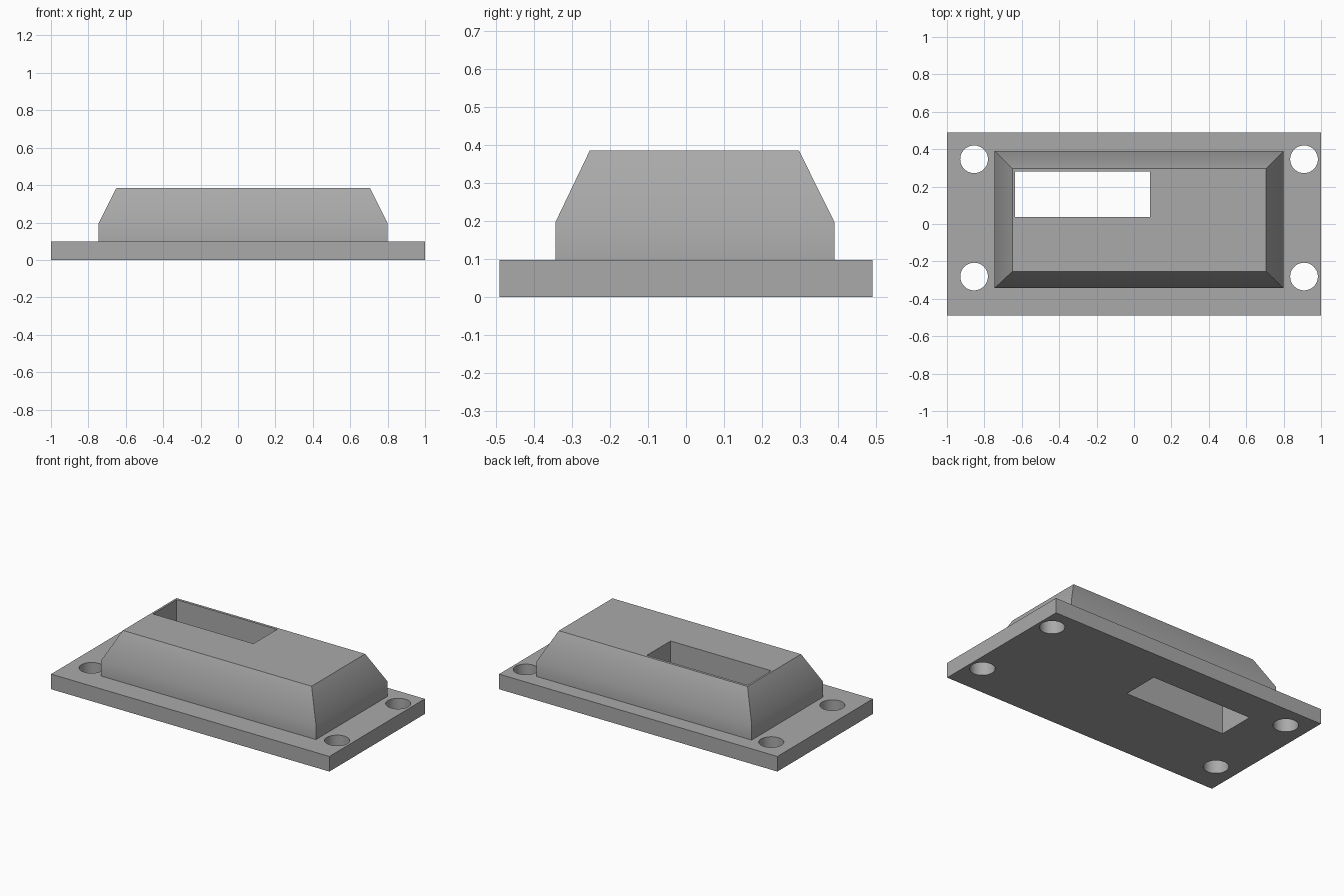
import bpy
import math

default = bpy.data.objects.get("Cube")
if default:
    bpy.data.objects.remove(default)

# Single grey plastic
grey = bpy.data.materials.new("plain grey")
grey.use_nodes = True
colour = (0.4, 0.4, 0.4, 1)
grey.diffuse_color = colour
grey.node_tree.nodes["Principled BSDF"].inputs["Base Color"].default_value = colour


def loft(name, sections):
    """Closed solid through stacked rectangles (x0, x1, y0, y1, z)."""
    verts, faces = [], []
    for x0, x1, y0, y1, z in sections:
        verts += [(x0, y0, z), (x1, y0, z), (x1, y1, z), (x0, y1, z)]
    for k in range(len(sections) - 1):
        a = 4 * k
        for i in range(4):
            j = (i + 1) % 4
            faces.append((a + i, a + j, a + 4 + j, a + 4 + i))
    n = len(verts)
    faces += [(3, 2, 1, 0), (n - 4, n - 3, n - 2, n - 1)]
    mesh = bpy.data.meshes.new(name)
    mesh.from_pydata(verts, [], faces)
    mesh.materials.append(grey)
    obj = bpy.data.objects.new(name, mesh)
    bpy.context.collection.objects.link(obj)
    return obj


def activate(obj):
    bpy.ops.object.select_all(action="DESELECT")
    obj.select_set(True)
    bpy.context.view_layer.objects.active = obj


def cut(obj, cutter):
    activate(obj)
    mod = obj.modifiers.new("cut", "BOOLEAN")
    mod.operation = "DIFFERENCE"
    mod.solver = "EXACT"
    mod.object = cutter
    bpy.ops.object.modifier_apply(modifier=mod.name)


# Mounting plate and tapered housing
plate = loft("mounting_plate", [(-1, 1, -0.49, 0.49, 0), (-1, 1, -0.49, 0.49, 0.098)])
housing = loft("tapered_housing", [
    (-0.745, 0.80, -0.343, 0.39, 0.098),
    (-0.745, 0.80, -0.343, 0.39, 0.197),
    (-0.65, 0.706, -0.253, 0.297, 0.385),
])

# Slot through both parts
slot = loft("slot_cutter", [(-0.637, 0.085, 0.037, 0.28, -0.1), (-0.637, 0.085, 0.037, 0.28, 0.5)])
for part in (plate, housing):
    cut(part, slot)
bpy.data.objects.remove(slot)

# Corner screw holes
for x in (-0.855, 0.909):
    for y in (-0.281, 0.346):
        bpy.ops.mesh.primitive_cylinder_add(vertices=48, radius=0.074, depth=0.4, location=(x, y, 0.05))
        drill = bpy.context.object
        drill.data.materials.append(grey)
        cut(plate, drill)
        bpy.data.objects.remove(drill)

# Soft shading with crisp corners
for part in (plate, housing):
    activate(part)
    bpy.ops.object.shade_smooth_by_angle(angle=math.radians(30))
